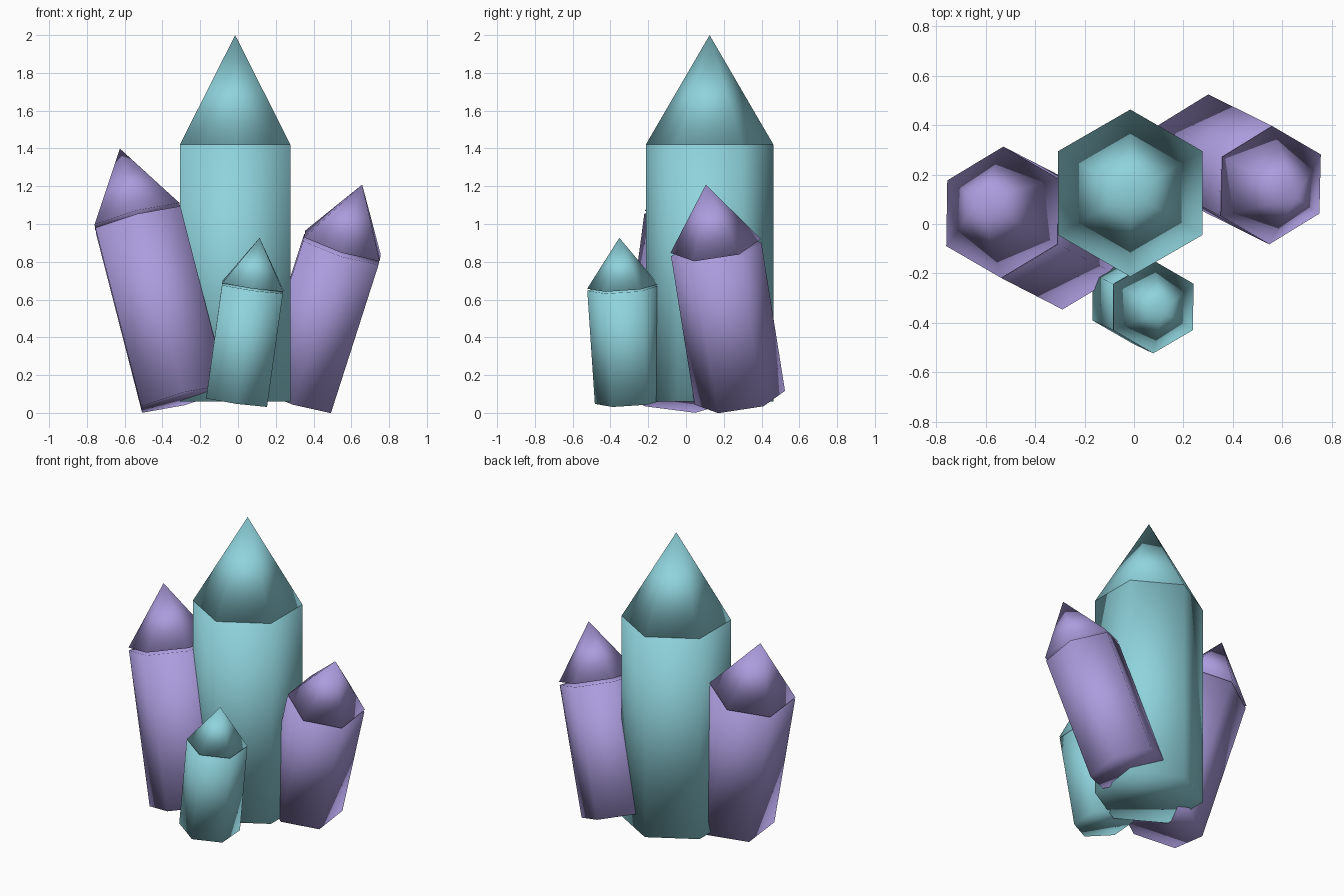
import bpy, bmesh
from mathutils import Vector, Matrix
from math import radians

if "Cube" in bpy.data.objects:
    bpy.data.objects.remove(bpy.data.objects["Cube"])


def material(name, rgb):
    m = bpy.data.materials.new(name)
    m.diffuse_color = (*rgb, 1)
    m.use_nodes = True
    m.node_tree.nodes["Principled BSDF"].inputs["Base Color"].default_value = m.diffuse_color
    return m


TEAL = material("teal_crystal", (0.275, 0.65, 0.716))
PURPLE = material("purple_crystal", (0.41, 0.335, 0.73))


def hex_solid(name, base, axis, r_base, r_top, length, mat):
    """Smooth closed six-sided prism or pyramid standing on base along axis."""
    bm = bmesh.new()
    turn = Vector((0, 0, 1)).rotation_difference(axis).to_matrix().to_4x4()
    place = (Matrix.Translation(base) @ turn
             @ Matrix.Translation((0, 0, length / 2)) @ Matrix.Rotation(radians(90), 4, 'Z'))
    bmesh.ops.create_cone(bm, cap_ends=True, segments=6, radius1=r_base,
                          radius2=r_top, depth=length)
    # put two corners on the y axis
    corner = max((v.co for v in bm.verts), key=lambda c: c.x)
    if abs(corner.y) > 0.01:
        place = place @ Matrix.Rotation(radians(30 if abs(corner.x) < abs(r_base) * 0.9 else 0), 4, 'Z')
    bmesh.ops.transform(bm, matrix=place, verts=bm.verts)
    bmesh.ops.remove_doubles(bm, verts=bm.verts, dist=1e-4)
    bmesh.ops.recalc_face_normals(bm, faces=bm.faces)
    for f in bm.faces:
        f.smooth = True
    me = bpy.data.meshes.new(name)
    bm.to_mesh(me)
    bm.free()
    me.materials.append(mat)
    bpy.context.collection.objects.link(bpy.data.objects.new(name, me))


def crystal(name, bottom, top, radius, tip, gap, mat):
    """Leaning shaft with a separate pointed tip set slightly above it."""
    bottom, top = Vector(bottom), Vector(top)
    axis = (top - bottom).normalized()
    hex_solid(name + "_shaft", bottom, axis, radius, radius, (top - bottom).length, mat)
    hex_solid(name + "_tip", top + axis * gap, axis, radius, 0, tip - gap, mat)


# bottom centre, top centre, radius, tip height, gap under tip
crystal("main_crystal", (-0.015, 0.125, 0.06), (-0.015, 0.125, 1.42), 0.338, 0.58, 0, TEAL)
crystal("left_crystal", (-0.285, -0.08, 0.075), (-0.528, 0.045, 1.02), 0.268, 0.395, 0.018, PURPLE)
crystal("right_crystal", (0.295, 0.285, 0.08), (0.547, 0.16, 0.865), 0.242, 0.365, 0.02, PURPLE)
crystal("front_crystal", (-0.007, -0.295, 0.06), (0.077, -0.335, 0.66), 0.188, 0.27, 0.01, TEAL)
